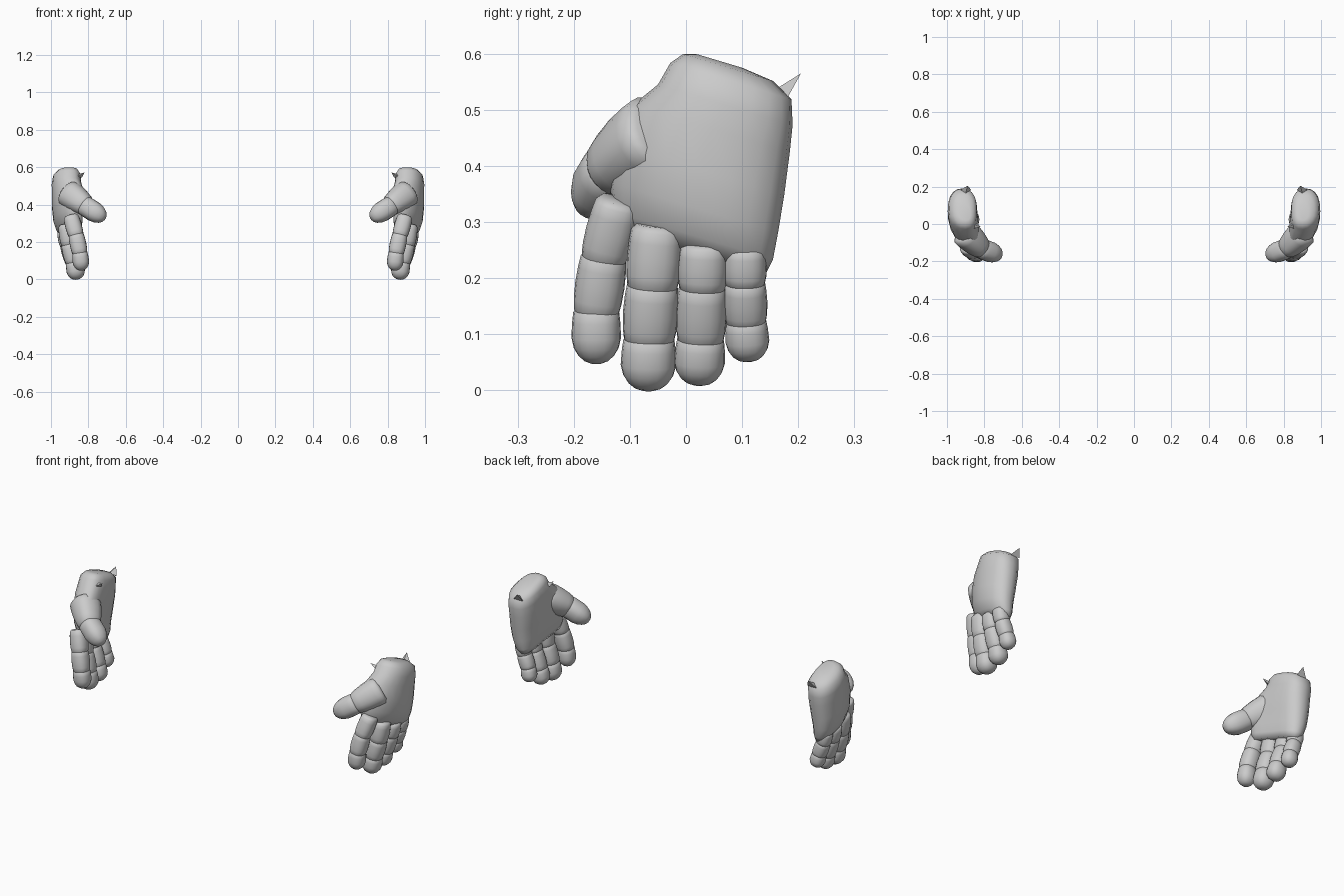
import bpy, bmesh, math
from mathutils import Vector

if "Cube" in bpy.data.objects:
    bpy.data.objects.remove(bpy.data.objects["Cube"])

SIDES = 20


def skin(bm, rings):
    """Join successive rings of points and close both ends."""
    loops = [[bm.verts.new(p) for p in r] for r in rings]
    for a, b in zip(loops, loops[1:]):
        for i in range(SIDES):
            j = (i + 1) % SIDES
            bm.faces.new((a[i], a[j], b[j], b[i]))
    bm.faces.new(loops[0])
    bm.faces.new(loops[-1])


def finish(name, bm):
    """Make an object, mirrored across x = 0 to give both hands."""
    bmesh.ops.recalc_face_normals(bm, faces=bm.faces)
    me = bpy.data.meshes.new(name)
    bm.to_mesh(me)
    bm.free()
    ob = bpy.data.objects.new(name, me)
    bpy.context.collection.objects.link(ob)
    for p in me.polygons:
        p.use_smooth = True
    mod = ob.modifiers.new("other_hand", 'MIRROR')
    mod.use_axis[0] = True
    mod.use_mirror_merge = False
    return ob


def circle(power=2.0):
    for i in range(SIDES):
        a = 2 * math.pi * i / SIDES
        c, s = math.cos(a), math.sin(a)
        yield (math.copysign(abs(c) ** (2 / power), c),
               math.copysign(abs(s) ** (2 / power), s))


def segment(bm, a, b, r0, r1, tip=False):
    """One barrel-shaped finger joint from a to b."""
    a, b = Vector(a), Vector(b)
    d = b - a
    side = Vector((0, 1, 0))
    u = (side - d.normalized() * side.dot(d.normalized())).normalized()
    v = d.normalized().cross(u)
    prof = [(-.1, .75), (0, .95), (.2, 1), (.5, 1.03)]
    prof += ([(.7, .93), (.85, .74), (.95, .5), (1, .22)] if tip
             else [(.8, 1), (1, .93), (1.1, .75)])
    rings = []
    for t, s in prof:
        r = (r0 + (r1 - r0) * t) * s
        rings.append([a + d * t + u * (p * r) + v * (q * r) for p, q in circle(2.3)])
    skin(bm, rings)


# palm: height, centre x, half thickness, centre y, half width
palm = [(.605, .905, .03, .06, .04), (.598, .91, .055, .075, .08),
        (.575, .915, .074, .08, .108), (.53, .918, .078, .07, .12),
        (.48, .917, .08, .045, .14), (.40, .92, .077, .025, .15),
        (.33, .92, .07, .014, .15), (.28, .913, .06, .012, .143),
        (.25, .905, .042, .012, .13)]
rings = []
for z, cx, rx, cy, ry in palm:
    ring = []
    for p, q in circle(2.4):
        y = cy + q * ry
        bend = 1.2 * min(0, y - .08) ** 2
        ring.append((cx + p * rx - bend, y, z - .3 * y))
    rings.append(ring)
bm = bmesh.new()
skin(bm, rings)
finish("palm", bm)

# fingers: radius, then joints from knuckle to tip
fingers = {
    "index_finger": (.043, [(.892, -.122, .33), (.865, -.147, .235), (.845, -.16, .14), (.835, -.16, .048)]),
    "middle_finger": (.048, [(.915, -.052, .285), (.90, -.06, .185), (.875, -.066, .09), (.86, -.068, 0)]),
    "ring_finger": (.044, [(.925, .032, .255), (.91, .029, .182), (.88, .026, .09), (.862, .022, .01)]),
    "little_finger": (.038, [(.928, .105, .25), (.915, .105, .19), (.89, .107, .122), (.875, .112, .052)]),
}
for name, (r, pts) in fingers.items():
    bm = bmesh.new()
    for i in range(3):
        segment(bm, pts[i], pts[i + 1], r, r, tip=(i == 2))
    finish(name, bm)

# thumb
bm = bmesh.new()
segment(bm, (.90, -.05, .455), (.815, -.135, .392), .078, .058)
segment(bm, (.82, -.13, .395), (.712, -.172, .325), .056, .05, tip=True)
finish("thumb", bm)

# torn flaps at the wrist
bm = bmesh.new()
flaps = [((.87, .182, .525), (.93, .18, .52), (.90, .165, .54), (.89, .205, .565)),
         ((.835, 0, .545), (.86, -.025, .55), (.865, 0, .56), (.82, -.015, .572))]
for f in flaps:
    v = [bm.verts.new(p) for p in f]
    for i in range(3):
        bm.faces.new((v[i], v[(i + 1) % 3], v[3]))
    bm.faces.new(v[:3])
ob = finish("wrist_flaps", bm)
for p in ob.data.polygons:
    p.use_smooth = False
